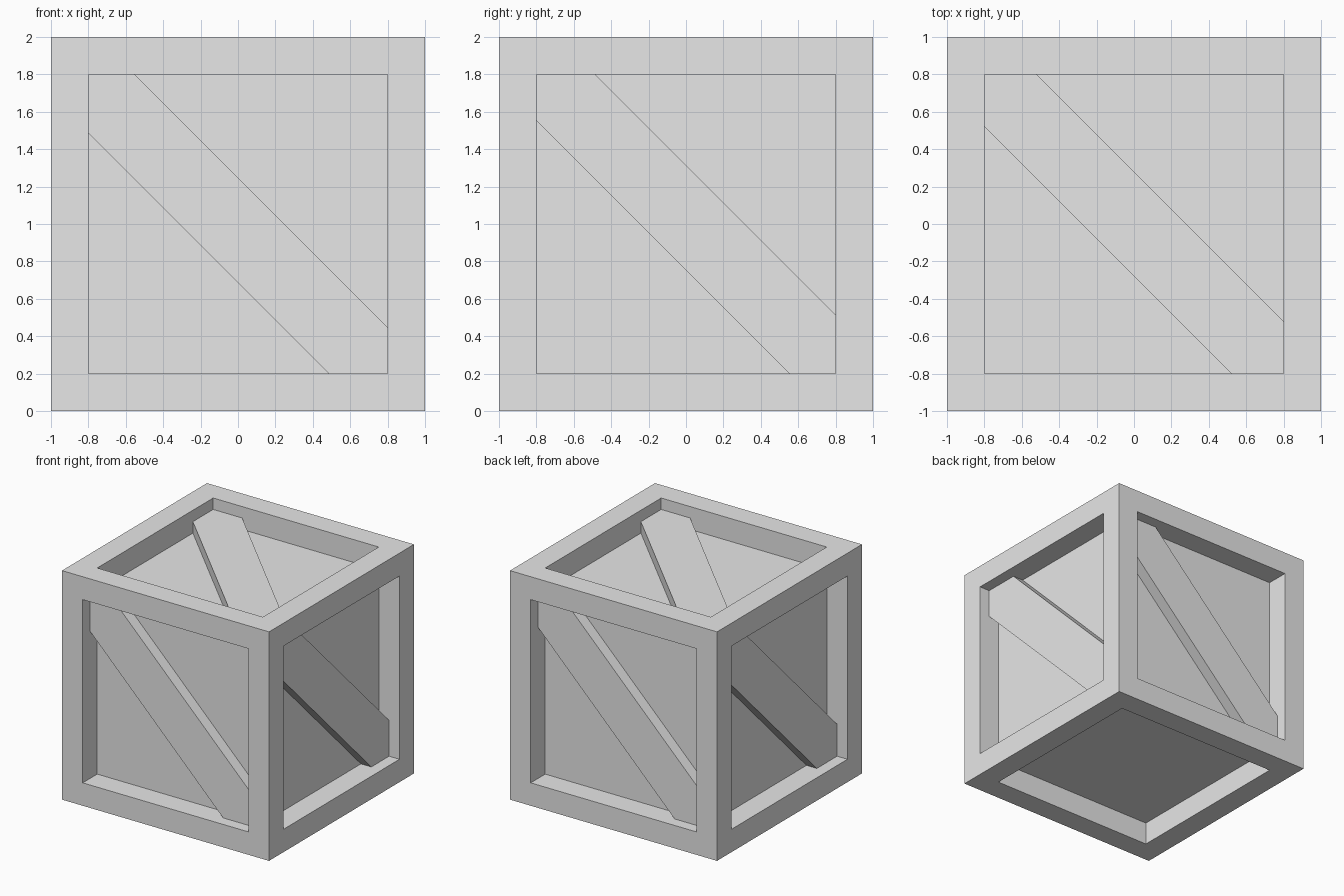
import bpy, bmesh
from mathutils import Vector

HALF = 1.0       # half of the crate's size
RIM = 0.2        # width and depth of the frame
INNER = HALF - RIM
BRACE_DEPTH = 0.1
BRACE_HALF = 0.28   # half width of a brace, measured along its window's edge
CENTRE = Vector((0, 0, HALF))

cube = bpy.data.objects.get("Cube")
if cube:
    bpy.data.objects.remove(cube, do_unlink=True)

grey = bpy.data.materials.new("plain_grey")
grey.use_nodes = True
grey.diffuse_color = (0.8, 0.8, 0.8, 1)
grey.node_tree.nodes["Principled BSDF"].inputs["Base Color"].default_value = (0.8, 0.8, 0.8, 1)


def add_object(name, bm):
    bmesh.ops.recalc_face_normals(bm, faces=bm.faces)
    mesh = bpy.data.meshes.new(name)
    bm.to_mesh(mesh)
    bm.free()
    mesh.materials.append(grey)
    obj = bpy.data.objects.new(name, mesh)
    obj.location = CENTRE
    bpy.context.collection.objects.link(obj)
    return obj


# Frame: a cube with a square window sunk into every side
bm = bmesh.new()
bmesh.ops.create_cube(bm, size=2 * HALF)
windows = list(bm.faces)
bmesh.ops.inset_individual(bm, faces=windows, thickness=RIM, use_even_offset=True)
sunk = bmesh.ops.extrude_discrete_faces(bm, faces=windows)["faces"]
for face in sunk:
    bmesh.ops.translate(bm, verts=face.verts, vec=-RIM * face.normal.copy())
bmesh.ops.delete(bm, geom=sunk, context="FACES_ONLY")
add_object("frame", bm)

# Panels: the inner box that closes all six windows
bm = bmesh.new()
bmesh.ops.create_cube(bm, size=2 * INNER)
add_object("panels", bm)


def add_brace(name, right, up, shift=0.0):
    """Diagonal plank from a window's upper left corner to its lower right."""
    right, up = Vector(right), Vector(up)
    out = right.cross(up)
    a, hi, lo = INNER, shift + BRACE_HALF, shift - BRACE_HALF
    outline = [(-a, a), (-a, lo + a), (lo + a, -a), (a, -a), (a, hi - a), (hi - a, a)]
    bm = bmesh.new()
    base = bm.faces.new([bm.verts.new(u * right + v * up + a * out) for u, v in outline])
    top = bmesh.ops.extrude_face_region(bm, geom=[base], use_keep_orig=True)["geom"]
    moved = [g for g in top if isinstance(g, bmesh.types.BMVert)]
    bmesh.ops.translate(bm, verts=moved, vec=BRACE_DEPTH * out)
    add_object(name, bm)


# Braces: one on every side but the underside
Z = (0, 0, 1)
add_brace("front_brace", (1, 0, 0), Z, -0.034)
add_brace("left_brace", (0, 1, 0), Z, 0.034)
add_brace("back_brace", (-1, 0, 0), Z)
add_brace("right_brace", (0, -1, 0), Z)
add_brace("top_brace", (1, 0, 0), (0, 1, 0))
